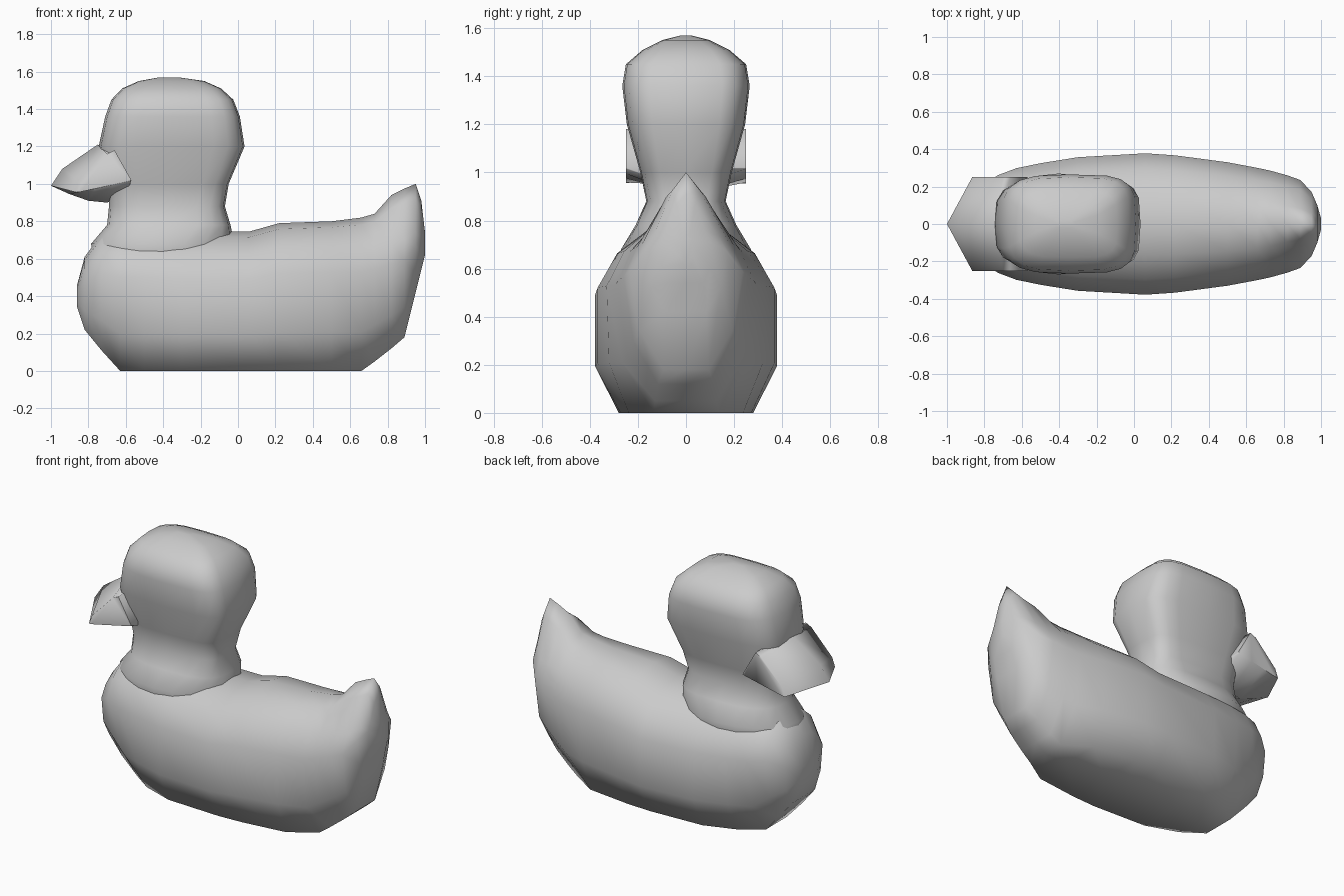
import bpy, bmesh, math


def loft(name, rings, angle):
    """Skin a list of equal-length closed rings and cap both ends."""
    bm = bmesh.new()
    loops = [[bm.verts.new(p) for p in ring] for ring in rings]
    n = len(loops[0])
    for a, b in zip(loops, loops[1:]):
        for i in range(n):
            j = (i + 1) % n
            bm.faces.new((a[i], a[j], b[j], b[i]))
    bm.faces.new(loops[0])
    bm.faces.new(loops[-1])
    bmesh.ops.recalc_face_normals(bm, faces=bm.faces[:])
    mesh = bpy.data.meshes.new(name)
    bm.to_mesh(mesh)
    bm.free()
    obj = bpy.data.objects.new(name, mesh)
    bpy.context.collection.objects.link(obj)
    bpy.context.view_layer.objects.active = obj
    obj.select_set(True)
    bpy.ops.object.shade_smooth_by_angle(angle=math.radians(angle))
    obj.select_set(False)
    return obj


def body_ring(x, b, t, w, f=0.74, g=1.0):
    """Vertical cross-section; f and g narrow the underside, above 0.8 it pinches into a tail."""
    h = min(t, 0.8) - b
    tail = max(t - 0.8, 0)
    half = [(f * w, b), (g * w, b + 0.26 * h), (w, b + 0.66 * h),
            (0.78 * w, b + 0.84 * h),
            ((0.44 - 0.5 * tail) * w, b + 0.96 * h + 0.7 * tail)]
    pts = [(0, b)] + half + [(0, t)] + [(-y, z) for y, z in reversed(half)]
    return [(x, y, z) for y, z in pts]


def head_ring(z, x0, x1, w, e=0.6, n=20):
    """Horizontal rounded-box cross-section, squarer at the back."""
    ring = []
    for i in range(n):
        a = 2 * math.pi * i / n
        c, s = math.cos(a), math.sin(a)
        k = e * 0.8 if c > 0 and e < 0.9 else e
        ring.append(((x0 + x1) / 2 + (x1 - x0) / 2 * math.copysign(abs(c) ** k, c),
                     w * math.copysign(abs(s) ** k, s), z))
    return ring


# Body with upturned tail: x, bottom, top, half width, underside narrowing
body = [(-0.86, 0.34, 0.46, 0.09), (-0.82, 0.22, 0.61, 0.19, 0.6, 0.9),
        (-0.73, 0.11, 0.73, 0.26, 0.45, 0.82), (-0.63, 0, 0.76, 0.298, 0.35, 0.82),
        (-0.5, 0, 0.76, 0.325, 0.6, 0.92), (-0.3, 0, 0.75, 0.357, 0.74, 1),
        (0.06, 0, 0.745, 0.378), (0.22, 0, 0.79, 0.367), (0.5, 0, 0.80, 0.33, 0.72, 0.97),
        (0.66, 0, 0.82, 0.3, 0.45, 0.88), (0.73, 0.05, 0.84, 0.285, 0.45, 0.86),
        (0.82, 0.12, 0.94, 0.26, 0.45, 0.84), (0.89, 0.18, 0.975, 0.235, 0.4, 0.82),
        (0.95, 0.42, 1.0, 0.17, 0.5, 0.85), (0.98, 0.54, 0.91, 0.10), (1.0, 0.62, 0.74, 0.03)]
loft("body", [body_ring(*s) for s in body], 100)

# Head and neck: z, front x, back x, half width
head = [(0.6, -0.78, -0.02, 0.25, 1), (0.68, -0.785, -0.02, 0.27, 1),
        (0.78, -0.70, -0.04, 0.21, 0.8), (0.88, -0.69, -0.07, 0.165, 0.7),
        (1.0, -0.69, -0.05, 0.19), (1.2, -0.745, 0.035, 0.246),
        (1.36, -0.71, 0.01, 0.265), (1.45, -0.677, -0.025, 0.25), (1.51, -0.62, -0.09, 0.18),
        (1.55, -0.53, -0.18, 0.10, 0.7), (1.57, -0.42, -0.32, 0.02, 0.7)]
loft("head", [head_ring(*s) for s in head], 60)

# Beak: middle and side profiles in x, z
middle = [(-1.0, 0.99), (-0.94, 1.08), (-0.75, 1.21), (-0.66, 1.18), (-0.57, 1.02),
          (-0.60, 0.93), (-0.70, 0.90), (-0.80, 0.91), (-0.90, 0.945)]
side = [(-0.865, 0.955), (-0.845, 1.01), (-0.70, 1.16), (-0.66, 1.18), (-0.57, 1.02),
        (-0.58, 1.015), (-0.67, 0.995), (-0.76, 0.975), (-0.84, 0.958)]
loft("beak", [[(x, y, z) for x, z in prof]
              for y, prof in ((-0.25, side), (0, middle), (0.25, side))], 75)
